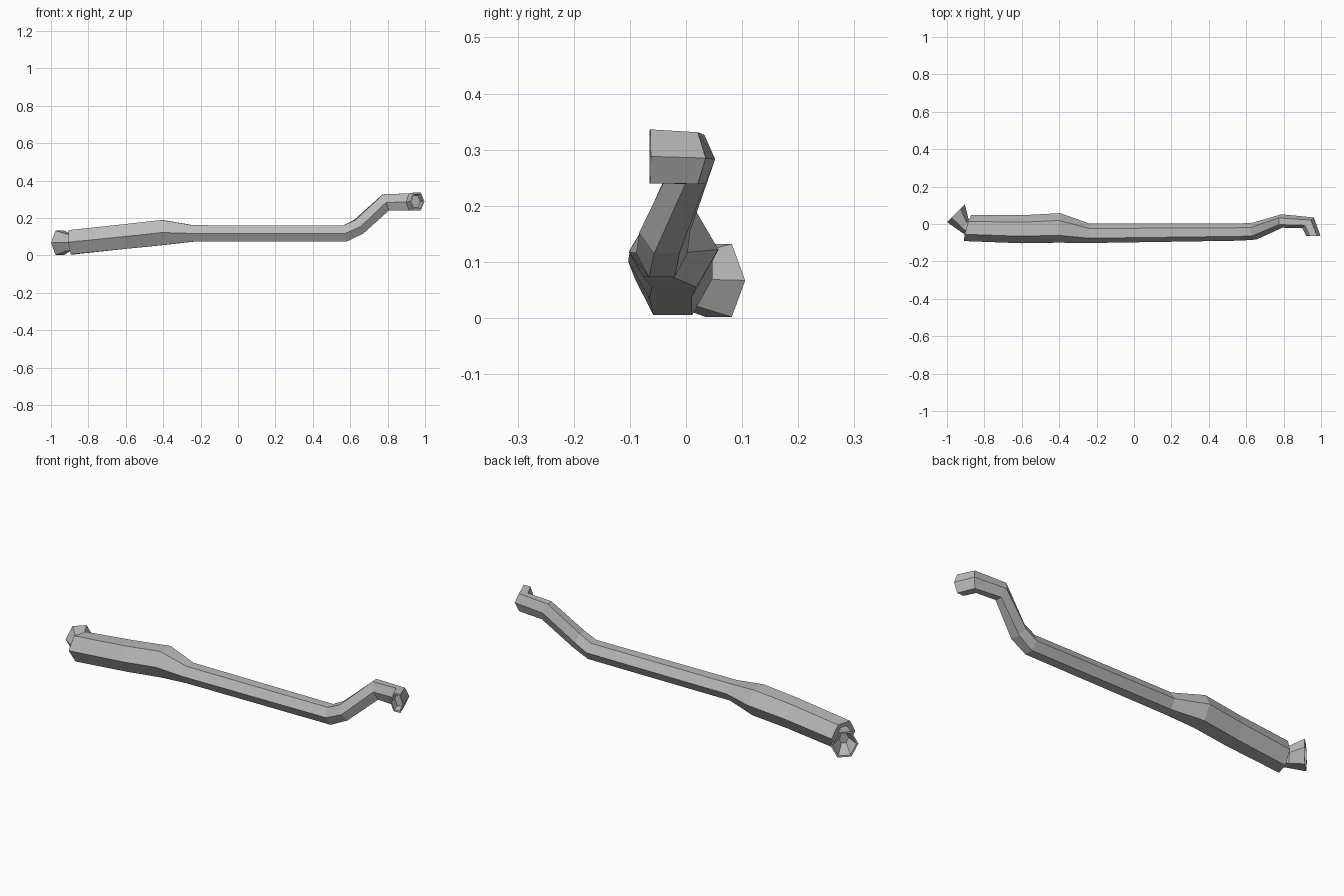
import bpy
import bmesh
from math import radians, cos, sin
from mathutils import Matrix, Vector

cube = bpy.data.objects.get("Cube")
if cube:
    bpy.data.objects.remove(cube)

metal = bpy.data.materials.new("grey_metal")
metal.use_nodes = True
grey = (0.5, 0.5, 0.5, 1)
metal.diffuse_color = grey
metal.node_tree.nodes["Principled BSDF"].inputs["Base Color"].default_value = grey


def hex_ring(bm, centre, yaw, pitch, half_width, half_height):
    """Six points with flats above and below, facing along yaw and pitch."""
    turn = Matrix.Rotation(radians(yaw), 3, "Z") @ Matrix.Rotation(radians(-pitch), 3, "Y")
    points = []
    for i in range(6):
        a = radians(60 * i)
        local = Vector((0, half_width * cos(a), half_height * sin(a) / sin(radians(60))))
        points.append(bm.verts.new(Vector(centre) + turn @ local))
    return points


def hex_tube(name, sections):
    """Loft a closed skin through hexagonal sections."""
    bm = bmesh.new()
    rings = [hex_ring(bm, *s) for s in sections]
    for a, b in zip(rings, rings[1:]):
        for i in range(6):
            j = (i + 1) % 6
            bm.faces.new((a[i], a[j], b[j], b[i]))
    bm.faces.new(rings[0])
    bm.faces.new(rings[-1])
    bmesh.ops.recalc_face_normals(bm, faces=bm.faces)
    mesh = bpy.data.meshes.new(name)
    bm.to_mesh(mesh)
    bm.free()
    mesh.materials.append(metal)
    obj = bpy.data.objects.new(name, mesh)
    bpy.context.collection.objects.link(obj)
    return obj


# Thick muffler, slim pipe and upward bend: centre, yaw, pitch, half width, half height
hex_tube("exhaust_pipe", [
    ((-0.89, -0.022, 0.07), -16, 5, 0.072, 0.065),
    ((-0.60, -0.028, 0.101), 0, 5, 0.075, 0.066),
    ((-0.40, -0.021, 0.122), -4, 3, 0.079, 0.067),
    ((-0.24, -0.05, 0.117), -4, 0, 0.052, 0.044),
    ((0.57, -0.043, 0.116), 0, 12, 0.046, 0.044),
    ((0.645, -0.038, 0.153), 12, 28, 0.046, 0.042),
    ((0.79, 0.016, 0.283), 4, 20, 0.036, 0.046),
    ((0.93, 0.007, 0.285), -48, 0, 0.042, 0.046),
])

# Flared outlet, hollow inside: the sections run out, over the rim and back in
hex_tube("outlet_flare", [
    ((-0.88, -0.022, 0.07), -25, 0, 0.042, 0.045),
    ((-0.905, -0.008, 0.069), -30, 0, 0.040, 0.045),
    ((-0.952, 0.058, 0.067), -45, 0, 0.067, 0.065),
    ((-0.952, 0.058, 0.067), -45, 0, 0.058, 0.056),
    ((-0.912, 0.006, 0.069), -38, 0, 0.024, 0.024),
])

# Mounting collar at the raised end, with a shallow recess
hex_tube("inlet_collar", [
    ((0.93, 0.007, 0.285), -48, 0, 0.042, 0.046),
    ((0.959, -0.064, 0.288), -88, 0, 0.038, 0.048),
    ((0.959, -0.064, 0.288), -88, 0, 0.031, 0.039),
    ((0.95, -0.025, 0.288), -70, 0, 0.026, 0.033),
])
